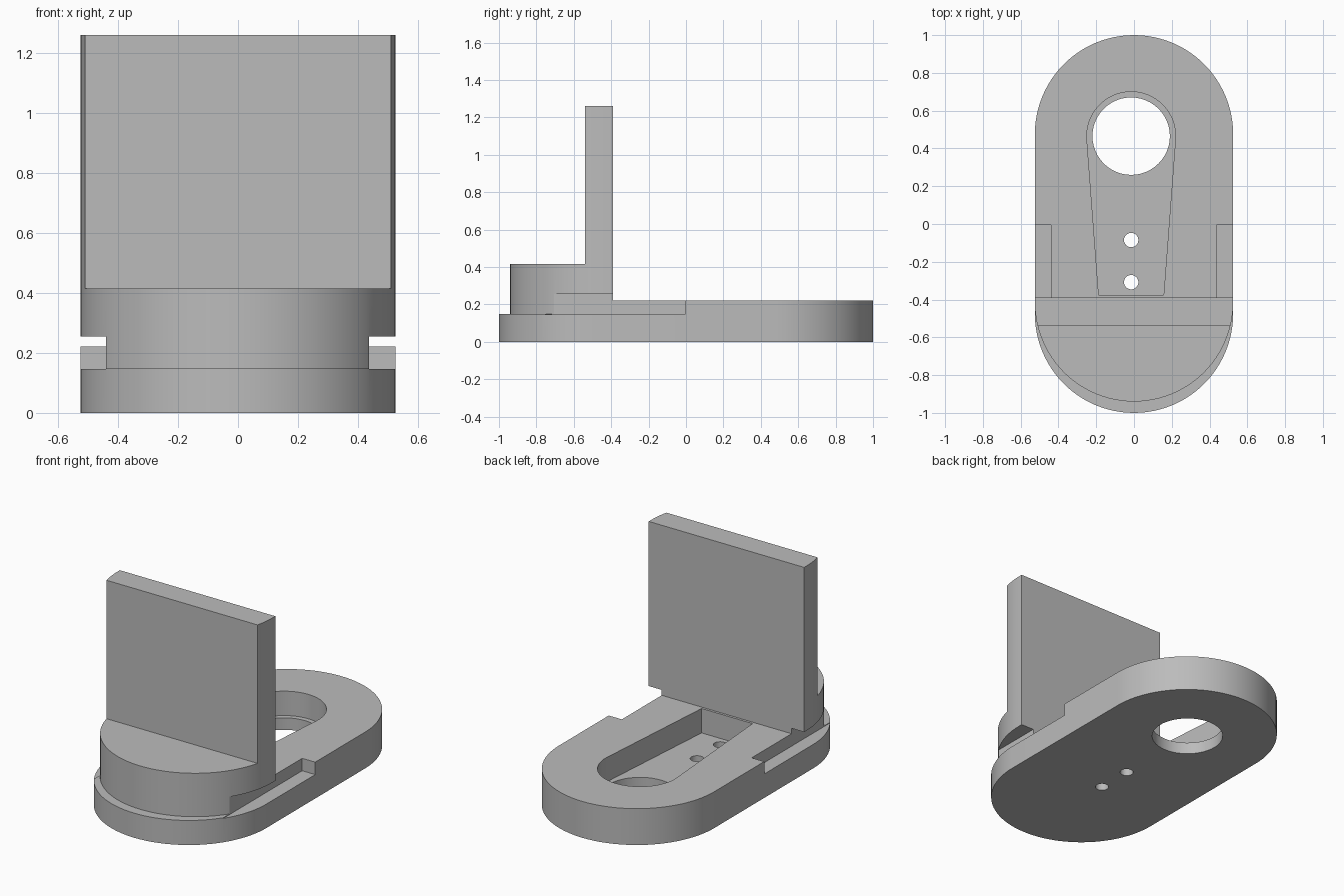
import bpy, bmesh
from math import sin, cos, pi, radians

cube = bpy.data.objects.get("Cube")
if cube:
    bpy.data.objects.remove(cube, do_unlink=True)

grey = bpy.data.materials.new("plain grey")
grey.use_nodes = True
grey.diffuse_color = (0.5, 0.5, 0.5, 1)
grey.node_tree.nodes["Principled BSDF"].inputs["Base Color"].default_value = (0.5, 0.5, 0.5, 1)

R = 0.525        # outer radius
HX = -0.015      # centre line of the holes


def arc(cx, cy, r, start, end, steps=48):
    """Points on an arc, angles in degrees."""
    angles = [radians(start + (end - start) * i / steps) for i in range(steps + 1)]
    return [(cx + r * cos(a), cy + r * sin(a)) for a in angles]


def prism(name, outline, z0, z1):
    """Extrude a closed outline from z0 to z1."""
    bm = bmesh.new()
    face = bm.faces.new([bm.verts.new((x, y, z0)) for x, y in outline])
    top = bmesh.ops.extrude_face_region(bm, geom=[face])["geom"]
    verts = [v for v in top if isinstance(v, bmesh.types.BMVert)]
    bmesh.ops.translate(bm, verts=verts, vec=(0, 0, z1 - z0))
    bmesh.ops.recalc_face_normals(bm, faces=bm.faces)
    mesh = bpy.data.meshes.new(name)
    bm.to_mesh(mesh)
    bm.free()
    mesh.materials.append(grey)
    obj = bpy.data.objects.new(name, mesh)
    bpy.context.collection.objects.link(obj)
    return obj


def rect(x0, x1, y0, y1):
    return [(x0, y0), (x1, y0), (x1, y1), (x0, y1)]


def circle(x, y, r):
    return arc(x, y, r, 0, 360)[:-1]


# Full-height block with rounded ends
body = prism("base_with_upright_plate",
             arc(0, 1 - R, R, 0, 180) + arc(0, R - 1, R, 180, 360), 0, 1.26)


def cut(name, outline, z0, z1):
    """Remove a prism from the body and discard the cutter."""
    cutter = prism(name, outline, z0, z1)
    cutter.hide_render = True
    mod = body.modifiers.new(name, "BOOLEAN")
    mod.operation = "DIFFERENCE"
    mod.solver = "EXACT"
    mod.object = cutter
    bpy.context.view_layer.objects.active = body
    bpy.ops.object.modifier_apply(modifier=mod.name)
    bpy.data.objects.remove(cutter, do_unlink=True)


# Space behind and in front of the upright plate
cut("rear_space", rect(-1, 1, -0.39, 2), 0.222, 2)
cut("front_space", rect(-1, 1, -2, -0.54), 0.415, 2)

# Crescent ledge around the raised half-round step
cut("front_ledge", arc(0, -0.415, R, 180, 360)
    + [(0.8, -0.415), (0.8, -1.3), (-0.8, -1.3), (-0.8, -0.415)], 0.15, 2)

# Side slots running under the plate
for side, x0, x1 in (("right", -1, -0.44), ("left", 0.437, 1)):
    cut(side + "_slot", rect(x0, x1, -1.2, -0.005), 0.146, 0.255)

# Tapered pocket with a round end, then the through holes
cut("pocket", arc(HX, 0.465, 0.235, -4, 184) + [(HX - 0.172, -0.375), (HX + 0.172, -0.375)],
    0.073, 0.24)
cut("large_hole", circle(HX, 0.465, 0.205), -0.1, 0.2)
for y in (-0.085, -0.308):
    cut("screw_hole", circle(HX, y, 0.038), -0.1, 0.2)

# Smooth curved walls, sharp edges elsewhere
bpy.ops.object.select_all(action="DESELECT")
body.select_set(True)
bpy.context.view_layer.objects.active = body
bpy.ops.object.shade_smooth_by_angle(angle=radians(30))
